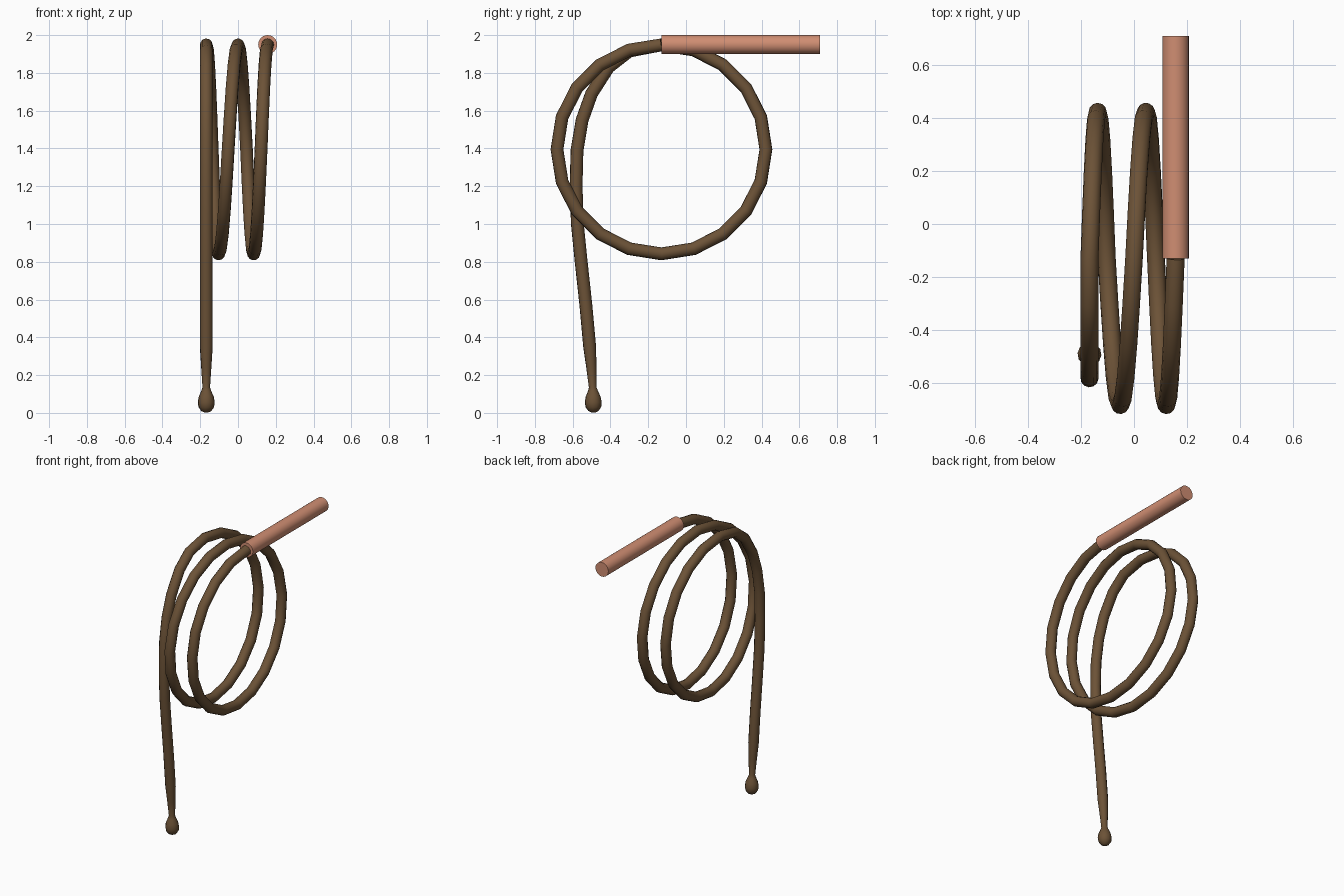
import bpy
from math import sin, cos, pi

if "Cube" in bpy.data.objects:
    bpy.data.objects.remove(bpy.data.objects["Cube"])


def material(name, rgb):
    mat = bpy.data.materials.new(name)
    mat.use_nodes = True
    mat.diffuse_color = (*rgb, 1)
    mat.node_tree.nodes["Principled BSDF"].inputs["Base Color"].default_value = (*rgb, 1)
    return mat


brown = material("brown leather", (0.15, 0.085, 0.038))
tan = material("tan grip", (0.63, 0.27, 0.17))

CENTRE_Y, CENTRE_Z, COIL_R, ROPE_R = -0.13, 1.395, 0.553, 0.034
SEGMENTS = 20

# Sideways position at each quarter turn of the coil
drift = [0.157, 0.122, 0.083, 0.045, 0, -0.052, -0.103, -0.137, -0.168]


def coil_x(turn):
    q = turn * 4
    i = min(int(q), len(drift) - 2)
    return drift[i] + (drift[i + 1] - drift[i]) * (q - i)


# Two coil turns, starting inside the grip and going forward and down
path = []
for i in range(2 * SEGMENTS + 1):
    a = 2 * pi * i / SEGMENTS
    path.append((coil_x(i / SEGMENTS), CENTRE_Y - COIL_R * sin(a),
                 CENTRE_Z + COIL_R * cos(a), ROPE_R))

# Hanging tail, thinning to a neck and ending in a knob: y, z, radius
tail = [(-0.30, 1.915, ROPE_R), (-0.41, 1.83, ROPE_R), (-0.50, 1.69, ROPE_R),
        (-0.55, 1.55, ROPE_R), (-0.577, 1.39, ROPE_R), (-0.582, 1.2, ROPE_R),
        (-0.575, 1.0, ROPE_R), (-0.555, 0.8, ROPE_R), (-0.53, 0.57, ROPE_R),
        (-0.51, 0.35, ROPE_R), (-0.501, 0.24, 0.027), (-0.494, 0.135, 0.02),
        (-0.493, 0.115, 0.027), (-0.492, 0.085, 0.04), (-0.491, 0.055, 0.045),
        (-0.49, 0.03, 0.041), (-0.49, 0.01, 0.027), (-0.49, 0.002, 0.01)]
path += [(drift[-1], y, z, r) for y, z, r in tail]

curve = bpy.data.curves.new("lash", "CURVE")
curve.dimensions = "3D"
curve.bevel_depth = 1
curve.bevel_resolution = 4
curve.use_fill_caps = True
spline = curve.splines.new("POLY")
spline.points.add(len(path) - 1)
for point, (x, y, z, r) in zip(spline.points, path):
    point.co = (x, y, z, 1)
    point.radius = r
spline.use_smooth = True
curve.materials.append(brown)
lash = bpy.data.objects.new("lash", curve)
bpy.context.collection.objects.link(lash)

# Straight grip
bpy.ops.mesh.primitive_cylinder_add(vertices=24, radius=0.05, depth=0.84,
                                    location=(0.157, 0.29, 1.95),
                                    rotation=(pi / 2, 0, 0))
grip = bpy.context.object
grip.name = "grip"
grip.data.materials.append(tan)
bpy.ops.object.shade_smooth_by_angle()
